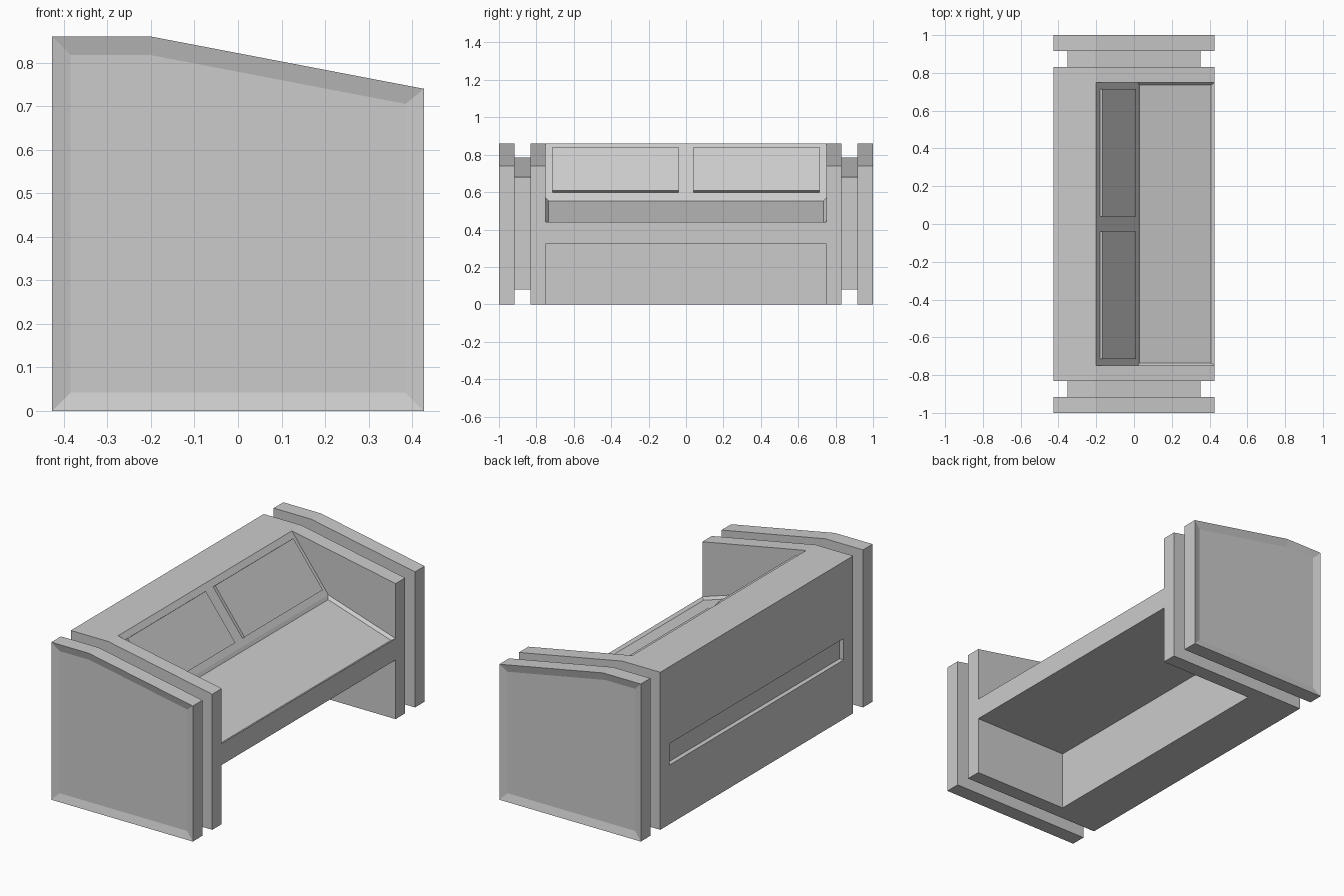
import bpy, bmesh
from mathutils import Vector

if "Cube" in bpy.data.objects:
    bpy.data.objects.remove(bpy.data.objects["Cube"])


def prism(name, profile, y0, y1, inset=None):
    """Extrude an (x, z) profile from y0 to y1; inset = (face normal, margin, depth)."""
    bm = bmesh.new()
    base = bm.faces.new([bm.verts.new((x, y0, z)) for x, z in profile])
    ext = bmesh.ops.extrude_face_region(bm, geom=[base])
    verts = [g for g in ext["geom"] if isinstance(g, bmesh.types.BMVert)]
    bmesh.ops.translate(bm, verts=verts, vec=(0, y1 - y0, 0))
    bmesh.ops.recalc_face_normals(bm, faces=bm.faces[:])
    if inset:
        normal, margin, depth = inset
        bm.normal_update()
        n = Vector(normal).normalized()
        face = max(bm.faces, key=lambda f: f.normal.dot(n))
        bmesh.ops.inset_individual(bm, faces=[face], thickness=margin,
                                   depth=depth, use_even_offset=True)
    mesh = bpy.data.meshes.new(name)
    bm.to_mesh(mesh)
    bm.free()
    obj = bpy.data.objects.new(name, mesh)
    bpy.context.collection.objects.link(obj)
    return obj


X = 0.427
side_profile = [(-X, 0), (X, 0), (X, 0.74), (-0.2, 0.86), (-X, 0.86)]
spacer_profile = [(-0.353, 0.08), (0.353, 0.08), (0.353, 0.68),
                  (-0.207, 0.785), (-0.353, 0.785)]

# Layered ends: inner arm, narrower spacer, outer panel with recessed face
for s, side in ((-1, "front"), (1, "back")):
    prism(side + "_arm", side_profile, s * 0.75, s * 0.832)
    prism(side + "_spacer", spacer_profile, s * 0.832, s * 0.917)
    prism(side + "_end_panel", side_profile, s * 0.917, s * 1.0,
          ((0, s, 0), 0.042, -0.012))

# Bench body: back with rear slot, sloping backrest, overhanging seat with recessed top
seat_back, seat_front = Vector((0.02, 0.57)), Vector((X, 0.44))
back_top = Vector((-0.2, 0.86))
body_profile = [(-X, 0), (-0.145, 0), (-0.145, 0.323), (X, 0.323),
                seat_front, seat_back, back_top, (-X, 0.86),
                (-X, 0.44), (-X + 0.025, 0.44), (-X + 0.025, 0.323), (-X, 0.323)]
d = seat_front - seat_back
prism("bench_body", body_profile, -0.75, 0.75, ((-d.y, 0, d.x), 0.015, -0.014))

# Raised backrest pads
t = (seat_back - back_top).normalized()
n = Vector((-t.y, t.x))
a, b = back_top + t * 0.035, seat_back - t * 0.035
pad_profile = [a, b, b + n * 0.016, a + n * 0.016]
for s, side in ((-1, "front"), (1, "back")):
    prism(side + "_back_pad", pad_profile, s * 0.04, s * 0.715)
